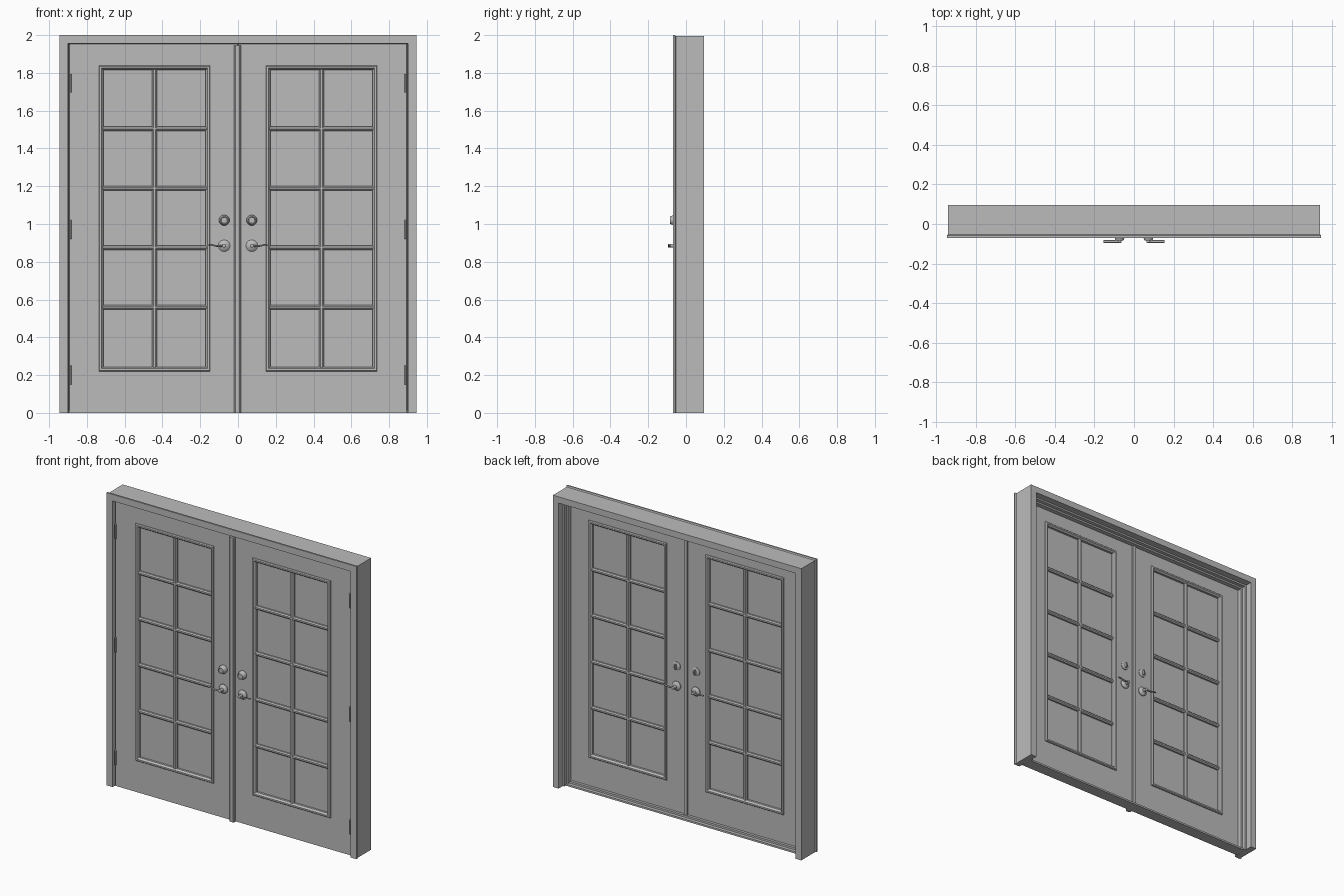
import bpy, bmesh, math
from mathutils import Vector

cube = bpy.data.objects.get("Cube")
if cube:
    bpy.data.objects.remove(cube)

grey = bpy.data.materials.new("plain_grey")
grey.use_nodes = True
grey.diffuse_color = (0.5, 0.5, 0.5, 1)
grey.node_tree.nodes["Principled BSDF"].inputs["Base Color"].default_value = (0.5, 0.5, 0.5, 1)

MID = -0.028       # depth of the door's middle plane
HALF = 0.022       # half of the door thickness


def finish(name, bm):
    bmesh.ops.recalc_face_normals(bm, faces=bm.faces)
    mesh = bpy.data.meshes.new(name)
    bm.to_mesh(mesh)
    bm.free()
    mesh.materials.append(grey)
    obj = bpy.data.objects.new(name, mesh)
    bpy.context.collection.objects.link(obj)
    return obj


def loft(name, loops, cap=True):
    """Join rectangles (x0, x1, z0, z1, y): capped as a solid, or closed as a ring."""
    bm = bmesh.new()
    rows = [[bm.verts.new(p) for p in ((a, y, c), (b, y, c), (b, y, d), (a, y, d))]
            for a, b, c, d, y in loops]
    for i in range(len(rows) - (1 if cap else 0)):
        r, q = rows[i], rows[(i + 1) % len(rows)]
        for k in range(4):
            n = (k + 1) % 4
            bm.faces.new((r[k], r[n], q[n], q[k]))
    if cap:
        bm.faces.new(rows[0])
        bm.faces.new(rows[-1])
    return finish(name, bm)


def box(name, x0, x1, y0, y1, z0, z1):
    return loft(name, [(x0, x1, z0, z1, y0), (x0, x1, z0, z1, y1)])


def inset(rect, d, y):
    a, b, c, e = rect
    return (a + d, b - d, c + d, e - d, y)


def smooth(obj):
    bpy.ops.object.select_all(action="DESELECT")
    obj.select_set(True)
    bpy.context.view_layer.objects.active = obj
    bpy.ops.object.shade_smooth_by_angle(angle=math.radians(35))


def turned(name, x, z, y, f, profile, sides=24):
    """Turn (radius, distance) points about an axis along y, pointing to side f."""
    bm = bmesh.new()
    rows = []
    for r, h in profile:
        rows.append([bm.verts.new((x + r * math.cos(t), y + f * h, z + r * math.sin(t)))
                     for t in (2 * math.pi * i / sides for i in range(sides))])
    for r, q in zip(rows, rows[1:]):
        for k in range(sides):
            n = (k + 1) % sides
            bm.faces.new((r[k], r[n], q[n], q[k]))
    bm.faces.new(rows[0])
    bm.faces.new(rows[-1])
    smooth(finish(name, bm))


def tube(name, points, w, h, sides=10):
    """Oval bar running mostly along x."""
    bm = bmesh.new()
    rows = []
    for i, p in enumerate(points):
        taper = 1 - 0.35 * i / (len(points) - 1)
        rows.append([bm.verts.new(Vector(p) + Vector((0, w * math.cos(t), h * taper * math.sin(t))))
                     for t in (2 * math.pi * k / sides for k in range(sides))])
    for r, q in zip(rows, rows[1:]):
        for k in range(sides):
            n = (k + 1) % sides
            bm.faces.new((r[k], r[n], q[n], q[k]))
    bm.faces.new(rows[0])
    bm.faces.new(rows[-1])
    smooth(finish(name, bm))


# Stepped door frame: profile of (half width, depth), mitred around the opening
profile = [(0.945, -0.07), (0.945, -0.058), (0.939, -0.052), (0.939, 0.096),
           (0.896, 0.096), (0.896, 0.05), (0.885, 0.05), (0.885, 0.025),
           (0.874, 0.025), (0.874, -0.005), (0.896, -0.005), (0.9, -0.07)]
bm = bmesh.new()
rows = []
for w, y in profile:
    top = 2 - (0.945 - w)
    rows.append([bm.verts.new(p) for p in ((-w, y, 0), (-w, y, top), (w, y, top), (w, y, 0))])
for r, q in zip(rows, rows[1:] + rows[:1]):
    for k in range(3):
        bm.faces.new((r[k], r[k + 1], q[k + 1], q[k]))
for k in (0, 3):
    bm.faces.new([r[k] for r in rows])
finish("door_frame", bm)

# Stepped threshold
box("threshold", -0.896, 0.896, -0.045, 0.035, 0, 0.012)
box("threshold_step", -0.88, 0.88, -0.02, 0.012, 0.01, 0.025)

# Centre strips covering the gap between the doors
loft("front_centre_strip", [(-0.014, 0.009, 0, 1.945, -0.068), (-0.02, 0.015, 0, 1.945, -0.062),
                            (-0.02, 0.015, 0, 1.945, MID)])
box("back_centre_strip", -0.012, 0.012, MID, 0.004, 0.012, 1.945)

for s, side in ((-1, "right"), (1, "left")):
    def rect(x0, x1, z0, z1):
        return (min(s * x0, s * x1), max(s * x0, s * x1), z0, z1)

    # Door slab with the glazed opening
    slab = rect(0.003, 0.893, 0.008, 1.952)
    light = rect(0.147, 0.737, 0.22, 1.84)
    front, back = MID - HALF, MID + HALF
    loft(side + "_door", [inset(slab, 0, front), inset(light, 0.012, front),
                          inset(light, 0.012, back), inset(slab, 0, back)], cap=False)

    # Glass and its raised moulding on both faces
    g = inset(light, 0.008, 0)
    box(side + "_glass", g[0], g[1], MID - 0.008, MID + 0.008, g[2], g[3])
    for f, face in ((-1, "front"), (1, "back")):
        steps = [(0, 0.016), (0, 0.028), (0.005, 0.034), (0.015, 0.034), (0.024, 0.022), (0.024, 0.004)]
        loft(f"{side}_{face}_moulding", [inset(light, d, MID + f * h) for d, h in steps], cap=False)

    # Glazing bars
    def bar(name, x0, x1, z0, z1, dx, dz):
        r = rect(x0, x1, z0, z1)
        thin = (r[0] + dx, r[1] - dx, r[2] + dz, r[3] - dz)
        loft(name, [(*thin, MID - 0.026), (*r, MID - 0.019), (*r, MID + 0.019), (*thin, MID + 0.026)])

    bar(side + "_upright_bar", 0.429, 0.455, 0.235, 1.83, 0.007, 0)
    for i in range(4):
        z = 0.559 + i * 0.315
        bar(f"{side}_cross_bar_{i + 1}", 0.16, 0.725, z - 0.012, z + 0.012, 0, 0.007)

    # Hinges
    for i, z in enumerate((0.2, 0.97, 1.745)):
        r = rect(0.882, 0.892, z - 0.05, z + 0.05)
        loft(f"{side}_hinge_{i + 1}", [inset(r, 0.002, -0.062), inset(r, 0, -0.058), inset(r, 0, -0.045)])

    # Locks and lever handles
    x = s * 0.073
    for f, face in ((-1, "front"), (1, "back")):
        y = MID + f * HALF
        tag = f"{side}_{face}"
        if f < 0:
            turned(tag + "_lock", x, 1.02, y, f, [(0.028, -0.005), (0.028, 0.014), (0.024, 0.022),
                                                  (0.02, 0.034), (0.018, 0.034), (0.016, 0.03)])
        else:
            turned(tag + "_lock", x, 1.02, y, f, [(0.028, -0.005), (0.028, 0.004), (0.022, 0.008)])
            box(tag + "_thumb_turn", x - 0.004, x + 0.004, y, y + 0.024, 1.004, 1.036)
        turned(tag + "_handle_rose", x, 0.885, y, f, [(0.031, -0.005), (0.031, 0.005), (0.022, 0.013),
                                                      (0.01, 0.017), (0.01, 0.043), (0.007, 0.045)])
        tube(tag + "_lever", [(x + s * d, y + f * 0.038, 0.885 + h) for d, h in
                              ((-0.008, 0), (0.012, 0), (0.03, -0.003), (0.048, 0), (0.064, 0.005), (0.082, 0.006))],
             0.007, 0.006)
